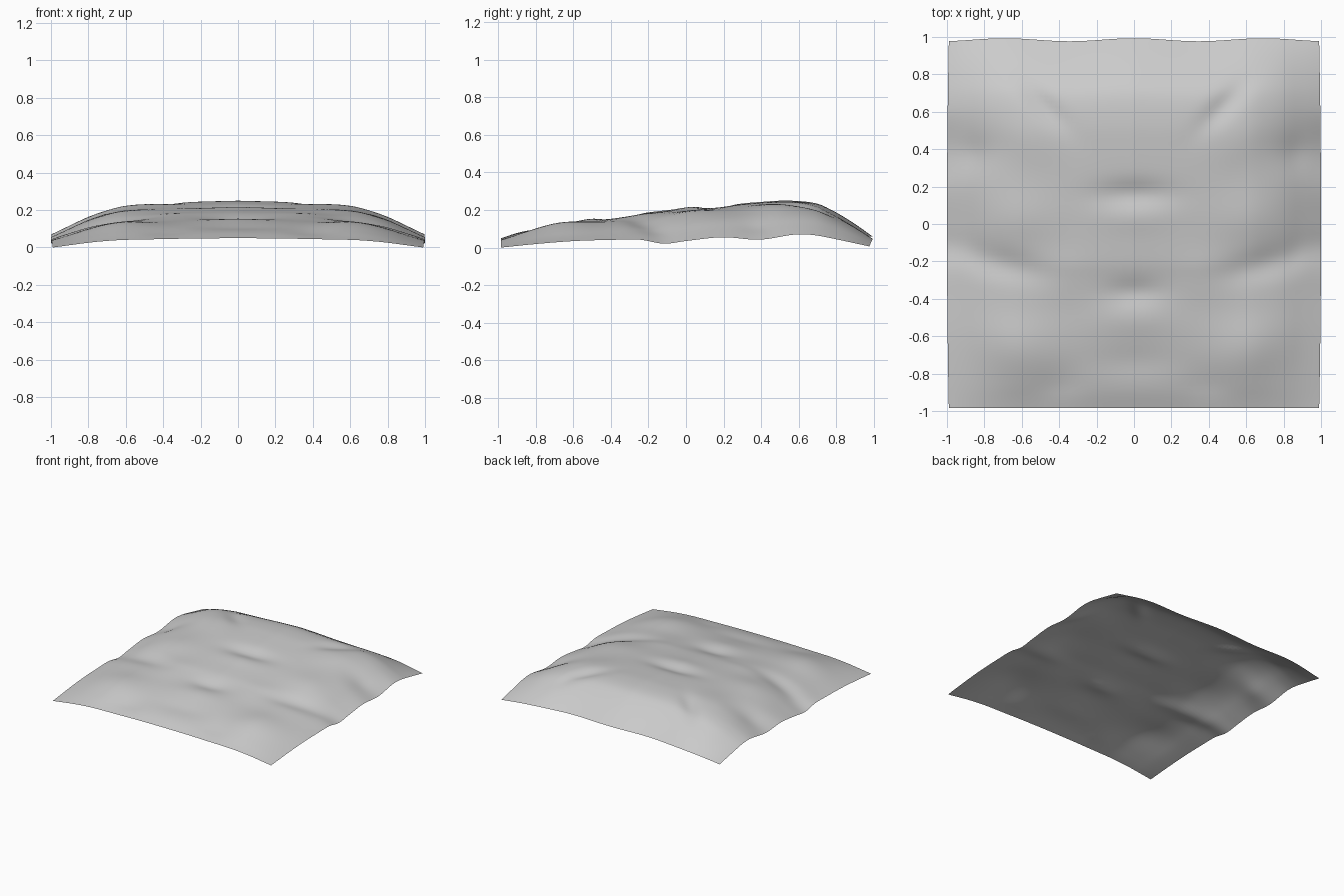
import bpy, bmesh
from math import exp, cos, sin, radians

if "Cube" in bpy.data.objects:
    bpy.data.objects.remove(bpy.data.objects["Cube"])

# Profiles: (position, height)
RIDGE = [(-1, .05), (-.9, .082), (-.78, .108), (-.6, .136), (-.45, .152), (-.3, .17), (-.2, .188),
         (0, .208), (.2, .226), (.4, .243), (.55, .25), (.7, .235), (.8, .19), (.9, .13), (1, .06)]
SIDE = [(-1, 0), (-.8, .02), (-.6, .035), (-.4, .041), (-.25, .042), (-.12, .021), (0, .035),
        (.2, .055), (.4, .042), (.6, .07), (.7, .066), (.8, .048), (1, .006)]
ACROSS = [(0, 1), (.3, .95), (.6, .82), (.7, .71), (.8, .53), (.9, .27), (1, 0)]

# Bumps and hollows: x, y, height, length, width, angle of length (mirrored in x)
FOLDS = [(.62, -.68, .026, .2, .17, 30), (.7, -.22, -.026, .22, .08, 12),
         (.62, .03, .014, .2, .14, 0), (.38, -.28, .008, .15, .12, 0),
         (.48, .64, -.022, .17, .06, 45), (.56, .45, .01, .16, .12, 30),
         (.88, .38, -.012, .12, .09, 0), (.4, -.88, -.01, .12, .14, 60)]
CENTRE_FOLDS = [(0, .16, -.024, .2, .07, 0), (0, .03, .007, .2, .08, 0),
                (0, -.37, -.02, .15, .07, 0), (0, -.52, .008, .2, .08, 0),
                (0, -.75, -.01, .22, .09, 0)]


def curve(points, t):
    """Smooth interpolation through a profile."""
    t = min(max(t, points[0][0]), points[-1][0])
    i = next(k for k in range(len(points) - 1) if t <= points[k + 1][0])

    def slope(k):
        a, b = points[max(k - 1, 0)], points[min(k + 1, len(points) - 1)]
        return (b[1] - a[1]) / (b[0] - a[0])
    (p, u), (q, v) = points[i], points[i + 1]
    h = q - p
    s = (t - p) / h
    return (u * (1 + 2 * s) * (1 - s) ** 2 + v * s * s * (3 - 2 * s)
            + h * slope(i) * s * (1 - s) ** 2 - h * slope(i + 1) * s * s * (1 - s))


def fold(x, y, cx, cy, height, length, width, angle):
    a = radians(angle)
    dx, dy = x - cx, y - cy
    u, v = dx * cos(a) + dy * sin(a), dy * cos(a) - dx * sin(a)
    return height * exp(-(u / length) ** 2 - (v / width) ** 2)


def height(x, y):
    x = abs(x)
    side = curve(SIDE, y)
    z = side + (curve(RIDGE, y) - side) * curve(ACROSS, x)
    extra = sum(fold(x, y, *f) for f in FOLDS + CENTRE_FOLDS)
    # Folds fade out at the rim, which has its own profile
    fade = min(1, (1 - x) / .15) * min(1, .25 + (1 - abs(y)) / .15)
    return max(0, z + extra * fade)


# Draped sheet
bm = bmesh.new()
bmesh.ops.create_grid(bm, x_segments=72, y_segments=72, size=1)
for v in bm.verts:
    x, y = v.co.x, v.co.y
    v.co.z = height(x, y)
    v.co.x = x * (.99 + .01 * (1 - y * y))
    v.co.y = y * (.985 + (.008 * cos(x * 9) if y > 0 else 0))
for f in bm.faces:
    f.smooth = True
mesh = bpy.data.meshes.new("draped_sheet")
bm.to_mesh(mesh)
bm.free()
sheet = bpy.data.objects.new("draped_sheet", mesh)
bpy.context.collection.objects.link(sheet)

# Plain grey cloth
mat = bpy.data.materials.new("grey_cloth")
mat.use_nodes = True
colour = (.6, .6, .6, 1)
mat.diffuse_color = colour
mat.node_tree.nodes["Principled BSDF"].inputs["Base Color"].default_value = colour
mesh.materials.append(mat)
